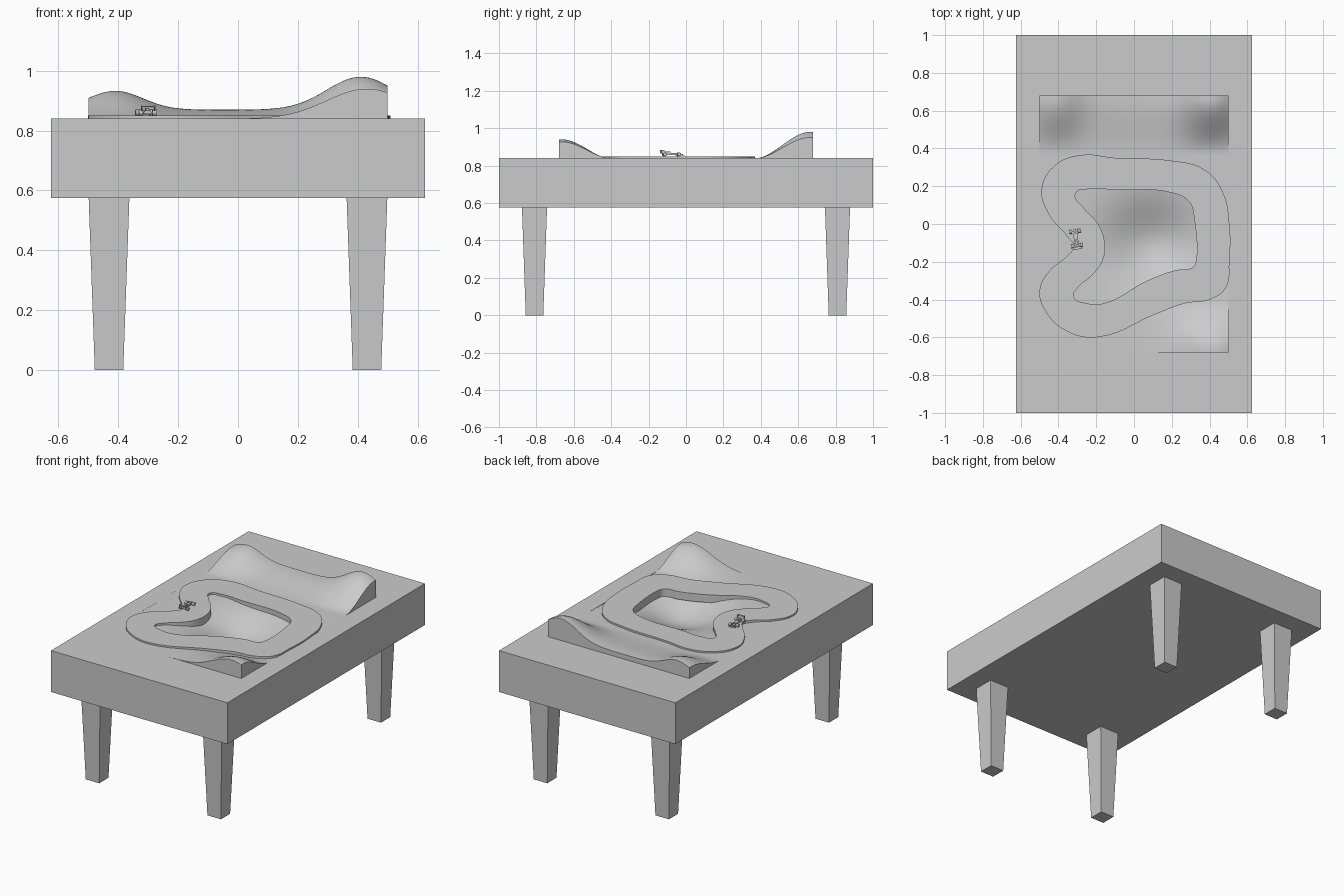
import bpy, bmesh, math
from mathutils import Matrix, Vector

if "Cube" in bpy.data.objects:
    bpy.data.objects.remove(bpy.data.objects["Cube"], do_unlink=True)

GREY = (0.6, 0.6, 0.6, 1)
grey = bpy.data.materials.new("plain_grey")
grey.use_nodes = True
grey.diffuse_color = GREY
grey.node_tree.nodes["Principled BSDF"].inputs["Base Color"].default_value = GREY

TOP = 0.84          # table surface height
BED_X, BED_Y = 0.5, 0.68   # half size of the landscape bed


def add_object(name, bm):
    bmesh.ops.recalc_face_normals(bm, faces=bm.faces)
    mesh = bpy.data.meshes.new(name)
    bm.to_mesh(mesh)
    bm.free()
    mesh.materials.append(grey)
    obj = bpy.data.objects.new(name, mesh)
    bpy.context.collection.objects.link(obj)
    return obj


def select_only(obj):
    bpy.ops.object.select_all(action='DESELECT')
    obj.select_set(True)
    bpy.context.view_layer.objects.active = obj


def smooth(obj, degrees=40):
    select_only(obj)
    bpy.ops.object.shade_smooth_by_angle(angle=math.radians(degrees))


def box(name, centre, size, taper=1.0):
    """Box whose bottom face is scaled by taper."""
    bm = bmesh.new()
    bmesh.ops.create_cube(bm, size=1)
    for v in bm.verts:
        k = taper if v.co.z < 0 else 1
        v.co = Vector((v.co.x * size[0] * k, v.co.y * size[1] * k, v.co.z * size[2]))
        v.co += Vector(centre)
    return add_object(name, bm)


# Table top: a slab with a rectangular well for the landscape
bm = bmesh.new()
bmesh.ops.create_cube(bm, size=1)
bmesh.ops.scale(bm, verts=bm.verts, vec=(1.25, 2, 0.265))
bmesh.ops.translate(bm, verts=bm.verts, vec=(0, 0, TOP - 0.1325))
lid = max(bm.faces, key=lambda f: f.calc_center_median().z)
bmesh.ops.inset_individual(bm, faces=[lid], thickness=0.1)
for v in lid.verts:
    v.co.x = math.copysign(BED_X, v.co.x)
    v.co.y = math.copysign(BED_Y, v.co.y)
well = bmesh.ops.extrude_discrete_faces(bm, faces=[lid])["faces"][0]
for v in well.verts:
    v.co.z -= 0.2
add_object("table_top", bm)

# Four tapered legs
for sx, side in ((-1, "right"), (1, "left")):
    for sy, end in ((-1, "front"), (1, "back")):
        box(f"leg_{end}_{side}", (sx * 0.431, sy * 0.81, 0.2875),
            (0.136, 0.134, 0.575), taper=0.7)


# Landscape: hills at both ends and a hollow inside the circuit
def bump(d, width):
    return math.exp(-(d / width) ** 2)


def ease(a, b, t):
    t = min(max((t - a) / (b - a), 0), 1)
    return t * t * (3 - 2 * t)


def ground(x, y):
    back = 0.03 + 0.063 * bump(x + 0.41, 0.13) + 0.11 * bump(x - 0.41, 0.16)
    front = 0.1 * bump(x - 0.43, 0.19)
    hollow = 0.11 * bump(x - 0.1, 0.25) * bump(y + 0.1, 0.22)
    return TOP + back * ease(0.37, 0.66, y) + front * ease(0.4, 0.66, -y) - hollow


bm = bmesh.new()
bmesh.ops.create_grid(bm, x_segments=60, y_segments=80, size=1)
for v in bm.verts:
    x, y = v.co.x * BED_X, v.co.y * BED_Y
    v.co = Vector((x, y, ground(x, y)))
rim = [e for e in bm.edges if e.is_boundary]
skirt = bmesh.ops.extrude_edge_only(bm, edges=rim)["geom"]
for v in skirt:
    if isinstance(v, bmesh.types.BMVert):
        v.co.z = TOP - 0.01
smooth(add_object("landscape", bm))

# Circuit: a flat ring between two closed curves
OUTER = [(-.49, .18), (-.42, .31), (-.28, .365), (-.1, .35), (.2, .335), (.37, .29),
         (.47, .17), (.505, 0), (.505, -.2), (.485, -.34), (.4, -.4), (.27, -.42),
         (.12, -.475), (-.2, -.6), (-.36, -.565), (-.47, -.46), (-.5, -.35),
         (-.45, -.25), (-.35, -.165), (-.32, -.12), (-.35, -.07), (-.45, .05)]
INNER = [(-.31, .16), (-.24, .185), (-.1, .18), (.2, .165), (.29, .12), (.32, .02),
         (.325, -.21), (.31, -.23), (.22, -.245), (.07, -.3), (-.16, -.42),
         (-.25, -.42), (-.32, -.385), (-.3, -.34), (-.22, -.27), (-.165, -.19),
         (-.155, -.1), (-.19, 0), (-.27, .09)]
curve = bpy.data.curves.new("circuit", 'CURVE')
curve.dimensions = '2D'
curve.fill_mode = 'BOTH'
curve.extrude = 0.025
for loop in (OUTER, INNER):
    spline = curve.splines.new('BEZIER')
    spline.bezier_points.add(len(loop) - 1)
    spline.use_cyclic_u = True
    spline.resolution_u = 6
    for p, (x, y) in zip(spline.bezier_points, loop):
        p.co = (x, y, 0)
        p.handle_left_type = p.handle_right_type = 'AUTO'
curve.materials.append(grey)
circuit = bpy.data.objects.new("circuit", curve)
circuit.location.z = TOP + 0.01 - 0.025
bpy.context.collection.objects.link(circuit)
select_only(circuit)
bpy.ops.object.convert(target='MESH')
smooth(circuit)

# Small open-wheel racing car, nose towards +y
parts = [
    box("car_body", (0, -0.012, 0.012), (0.022, 0.07, 0.012)),
    box("car_nose", (0, 0.038, 0.009), (0.01, 0.04, 0.007)),
    box("car_engine_cover", (0, -0.025, 0.021), (0.01, 0.03, 0.01)),
    box("car_front_wing", (0, 0.056, 0.006), (0.044, 0.011, 0.003)),
    box("car_rear_wing", (0, -0.055, 0.031), (0.044, 0.014, 0.003)),
]
for s, side in ((-1, "right"), (1, "left")):
    parts.append(box(f"car_wing_plate_{side}", (s * 0.022, -0.055, 0.025),
                     (0.003, 0.016, 0.018)))
    for y, end in ((0.034, "front"), (-0.042, "rear")):
        bm = bmesh.new()
        bmesh.ops.create_cone(bm, cap_ends=True, segments=16, radius1=0.01,
                              radius2=0.01, depth=0.014,
                              matrix=Matrix.Translation((s * 0.023, y, 0.01))
                              @ Matrix.Rotation(math.pi / 2, 4, 'Y'))
        wheel = add_object(f"car_wheel_{end}_{side}", bm)
        smooth(wheel)
        parts.append(wheel)
for y, end in ((0.034, "front"), (-0.042, "rear")):
    parts.append(box(f"car_axle_{end}", (0, y, 0.01), (0.04, 0.004, 0.004)))
place = Matrix.Translation((-0.308, -0.073, TOP + 0.01)) @ Matrix.Rotation(math.radians(8), 4, 'Z')
for part in parts:
    part.data.transform(place)
